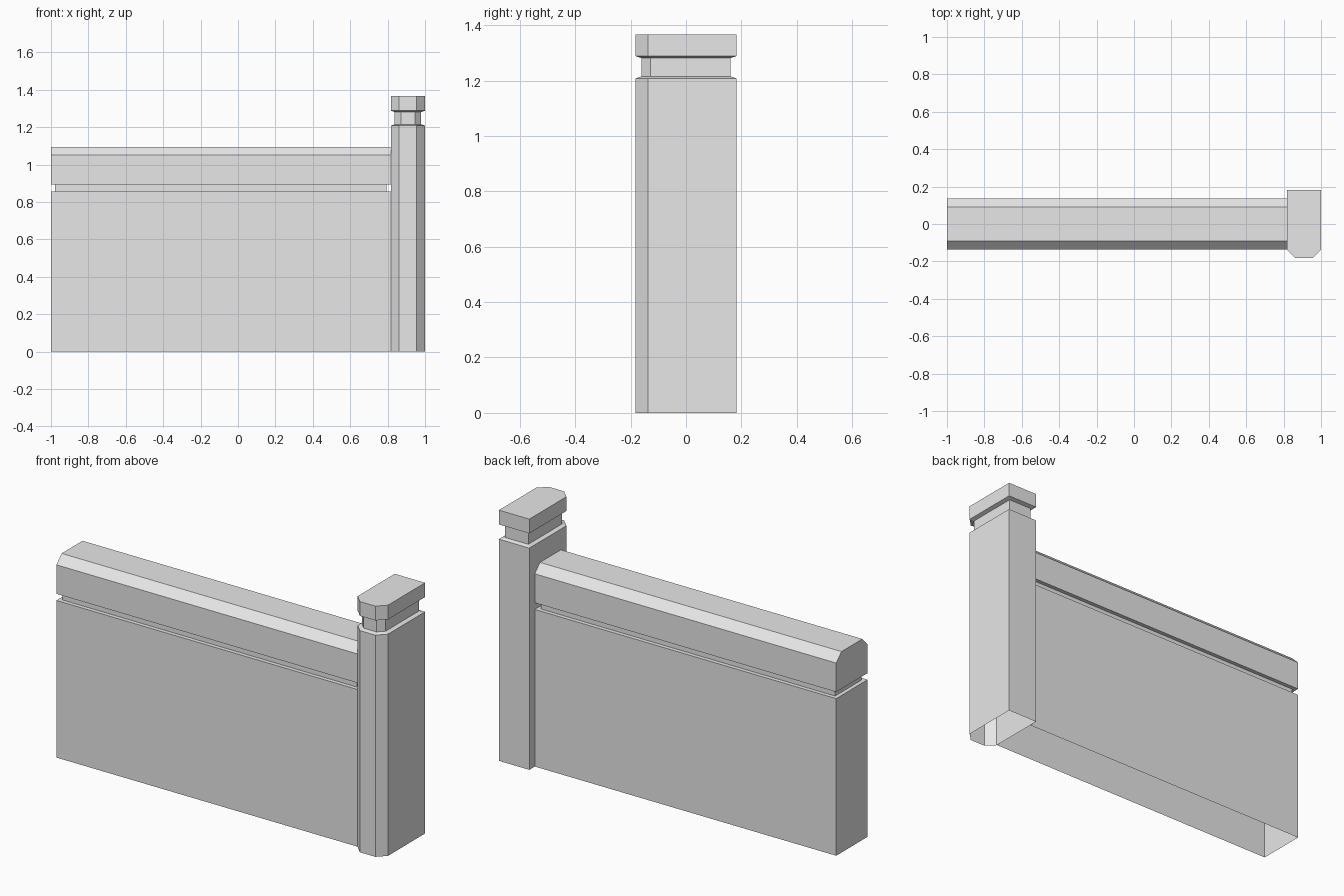
import bpy
import bmesh

cube = bpy.data.objects.get("Cube")
if cube:
    bpy.data.objects.remove(cube, do_unlink=True)

stone = bpy.data.materials.new("pale_grey_stone")
stone.use_nodes = True
stone.diffuse_color = (0.8, 0.8, 0.8, 1)
stone.node_tree.nodes["Principled BSDF"].inputs["Base Color"].default_value = (0.8, 0.8, 0.8, 1)


def outline(x0, x1, y0, y1, chamfer=0.0):
    """Plan outline, with optional 45 degree chamfers on the two front corners."""
    if not chamfer:
        return [(x0, y0), (x1, y0), (x1, y1), (x0, y1)]
    c = chamfer
    return [(x0 + c, y0), (x1 - c, y0), (x1, y0 + c), (x1, y1), (x0, y1), (x0, y0 + c)]


def loft(name, sections):
    """Stack plan outlines at given heights: closed on top, open underneath."""
    bm = bmesh.new()
    rings = [[bm.verts.new((x, y, z)) for x, y in plan] for z, plan in sections]
    for low, high in zip(rings, rings[1:]):
        for i in range(len(low)):
            j = (i + 1) % len(low)
            bm.faces.new((low[i], low[j], high[j], high[i]))
    bm.faces.new(rings[-1])
    mesh = bpy.data.meshes.new(name)
    bm.to_mesh(mesh)
    bm.free()
    mesh.materials.append(stone)
    obj = bpy.data.objects.new(name, mesh)
    bpy.context.collection.objects.link(obj)
    return obj


# Wall: plain body, recessed groove and coping with sloped long edges
LEFT, RIGHT, HALF = -1.0, 0.817, 0.135
GROOVE = 0.022
full = outline(LEFT, RIGHT, -HALF, HALF)
groove = outline(LEFT + GROOVE, RIGHT - GROOVE, -HALF + GROOVE, HALF - GROOVE)
ridge = outline(LEFT, RIGHT, -0.09, 0.09)
loft("wall", [(0, full), (0.856, full), (0.856, groove), (0.892, groove),
              (0.892, full), (1.05, full), (1.095, ridge)])

# End pillar: shaft, narrow neck and cap, with chamfered front corners
DEEP, INSET, CHAMFER = 0.182, 0.021, 0.045
shaft = outline(RIGHT, 1.0, -DEEP, DEEP, CHAMFER)
neck = outline(RIGHT + INSET, 1.0 - INSET, -DEEP + INSET, DEEP - INSET,
               CHAMFER - INSET * 0.586)
loft("end_pillar", [(0, shaft), (1.208, shaft), (1.215, neck), (1.281, neck),
                    (1.288, shaft), (1.366, shaft)])
